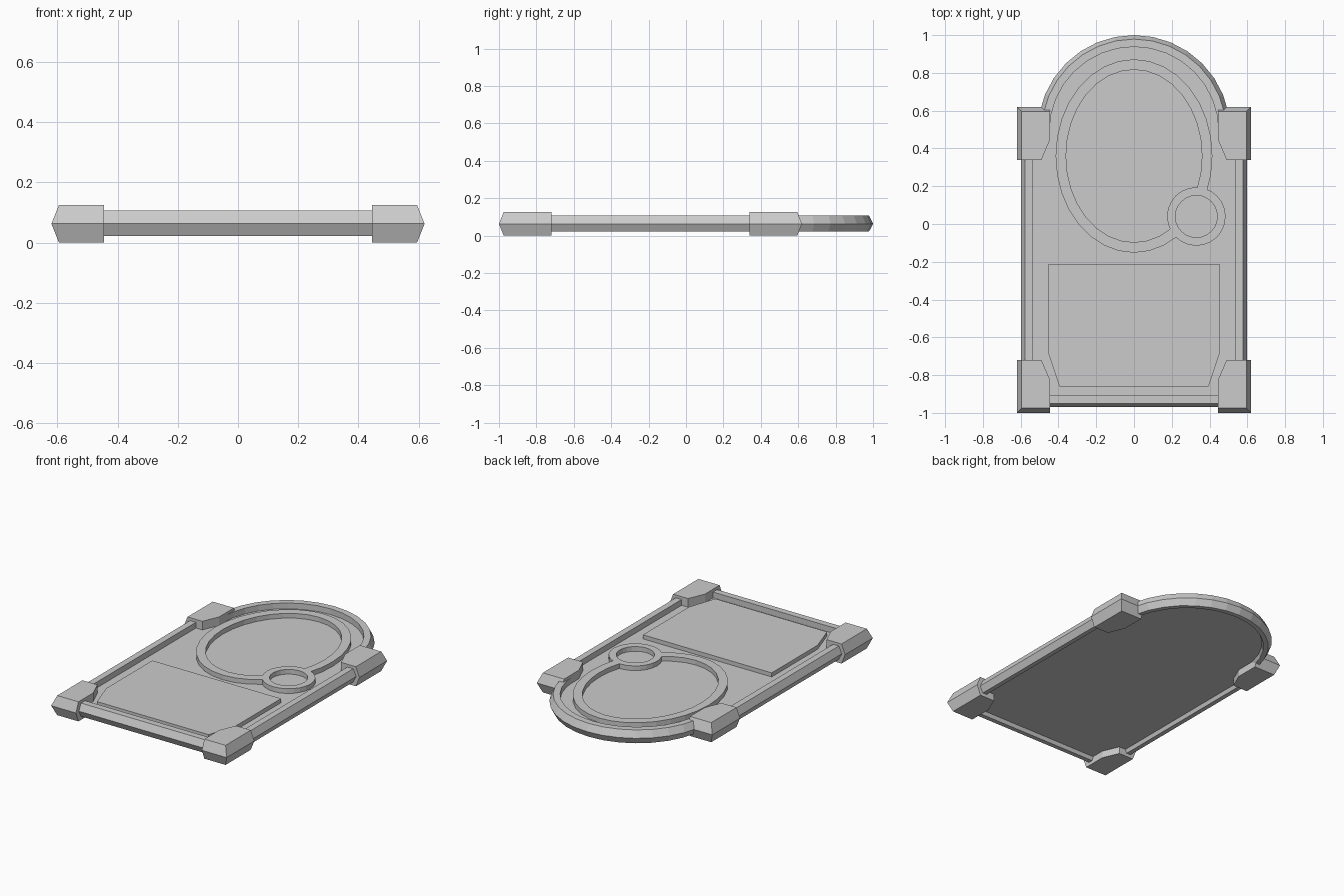
import bpy, bmesh
from math import sin, cos, pi

if "Cube" in bpy.data.objects:
    bpy.data.objects.remove(bpy.data.objects["Cube"])


def loft(name, loops, ring=False):
    """Bridge equal-length loops; cap the ends, or close the profile into a ring."""
    bm = bmesh.new()
    rows = [[bm.verts.new(p) for p in loop] for loop in loops]
    pairs = list(zip(rows, rows[1:])) + ([(rows[-1], rows[0])] if ring else [])
    n = len(rows[0])
    for a, b in pairs:
        for i in range(n):
            j = (i + 1) % n
            bm.faces.new((a[i], a[j], b[j], b[i]))
    if not ring:
        bm.faces.new(rows[0])
        bm.faces.new(rows[-1])
    bmesh.ops.recalc_face_normals(bm, faces=bm.faces)
    mesh = bpy.data.meshes.new(name)
    bm.to_mesh(mesh)
    bm.free()
    ob = bpy.data.objects.new(name, mesh)
    bpy.context.collection.objects.link(ob)
    return ob


def at_z(points, z):
    return [(x, y, z) for x, y in points]


def ellipse(cx, cy, rx, ry, n):
    return [(cx + rx * cos(2 * pi * i / n), cy + ry * sin(2 * pi * i / n)) for i in range(n)]


def boolean(ob, cutter, operation):
    mod = ob.modifiers.new("bool", 'BOOLEAN')
    mod.operation, mod.object, mod.solver = operation, cutter, 'EXACT'
    bpy.context.view_layer.objects.active = ob
    bpy.ops.object.modifier_apply(modifier=mod.name)
    bpy.data.objects.remove(cutter)


def outline(d):
    """Arched outline of the frame, inset by d."""
    w, b, r = 0.597 - d, -0.97 + d, 0.51 - d
    arch = [(r * cos(pi * i / 16), 0.49 + r * sin(pi * i / 16)) for i in range(17)]
    return [(-w, 0.42), (-w, b), (w, b), (w, 0.42)] + arch


# Bevelled frame rail swept round the outline
PLATE_Z = 0.07
profile = [(0, 0.063), (0.021, 0.107), (0.062, 0.107), (0.062, 0.05),
           (0.05, 0.022), (0.021, 0.022)]
loft("frame_rail", [at_z(outline(d), z) for d, z in profile], ring=True)

# Back plate
loft("back_plate", [at_z(outline(0.04), z) for z in (0.045, PLATE_Z)])

# Four corner caps, pointed on the two outer sides
for sx, xname in ((-1, "left"), (1, "right")):
    for sy, yname in ((-1, "front"), (1, "back")):
        def cap(inset, z):
            o, t = 0.62 - inset, 0.81 - inset
            pts = [(o, 0.53), (o, t), (0.445, t), (0.445, 0.635), (0.49, 0.53)]
            return [(sx * x, -0.19 + sy * y, z) for x, y in pts]
        loft(f"corner_cap_{yname}_{xname}", [cap(0.025, 0), cap(0, 0.063), cap(0.025, 0.125)])

# Raised text-free panel with clipped lower corners
panel = [(-0.455, -0.215), (-0.455, -0.68), (-0.395, -0.86),
         (0.395, -0.86), (0.455, -0.68), (0.455, -0.215)]
loft("lower_panel", [at_z(panel, z) for z in (0.06, 0.096)])

# Oval border merged with a small round border
oval = loft("oval_borders", [at_z(ellipse(0, 0.36, rx, ry, 32), z) for rx, ry, z in
            ((0.415, 0.512, 0.06), (0.415, 0.512, 0.1), (0.36, 0.457, 0.1), (0.36, 0.457, 0.06))],
            ring=True)
disc = loft("disc", [at_z(ellipse(0.33, 0.04, 0.155, 0.155, 24), z) for z in (0.06, 0.1)])
hole = loft("hole", [at_z(ellipse(0.33, 0.04, 0.111, 0.111, 24), z) for z in (0.0, 0.2)])
boolean(oval, disc, 'UNION')
boolean(oval, hole, 'DIFFERENCE')
